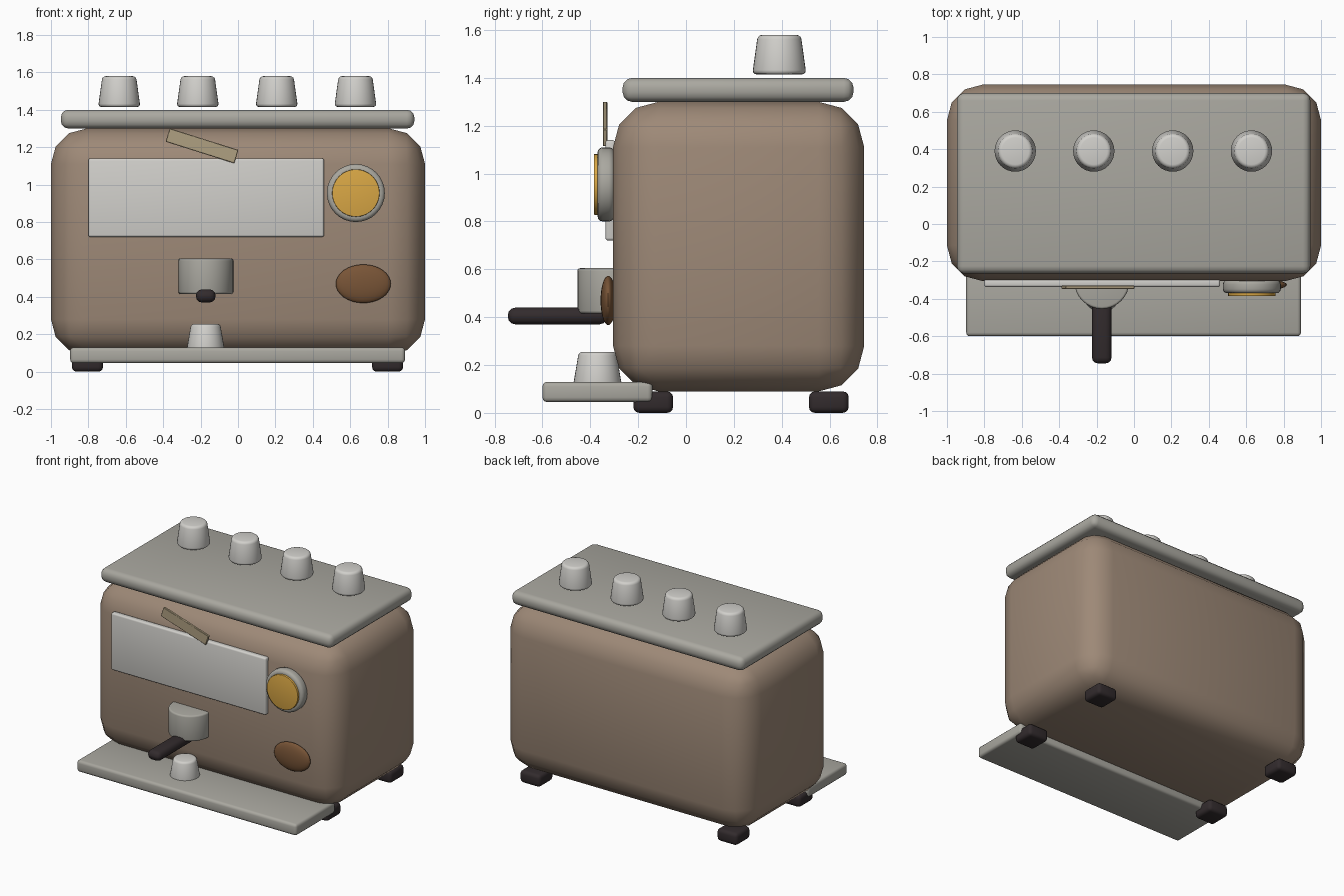
import bpy
import bmesh
from math import radians
from mathutils import Matrix, Vector

if "Cube" in bpy.data.objects:
    bpy.data.objects.remove(bpy.data.objects["Cube"], do_unlink=True)


def material(name, r, g, b):
    mat = bpy.data.materials.new(name)
    mat.use_nodes = True
    mat.diffuse_color = (r, g, b, 1)
    bsdf = mat.node_tree.nodes["Principled BSDF"]
    bsdf.inputs["Base Color"].default_value = (r, g, b, 1)
    bsdf.inputs["Roughness"].default_value = 0.6
    return mat


TAUPE = material("taupe enamel", 0.34, 0.25, 0.185)
GREY = material("warm grey metal", 0.40, 0.39, 0.35)
LIGHT = material("pale metal", 0.64, 0.63, 0.60)
GOLD = material("gold dial", 0.70, 0.39, 0.06)
BROWN = material("brown wood", 0.19, 0.09, 0.038)
DARK = material("dark rubber", 0.032, 0.024, 0.026)
BEIGE = material("beige strip", 0.43, 0.35, 0.22)


def finish(bm, name, mat, bevel=0, segments=3):
    """Round the sharp edges, smooth the shading and link the object."""
    if bevel:
        sharp = [e for e in bm.edges if e.calc_face_angle(0) > radians(40)]
        bmesh.ops.bevel(bm, geom=sharp, offset=bevel, segments=segments,
                        profile=0.5, affect='EDGES', clamp_overlap=True)
    for f in bm.faces:
        f.smooth = True
    for e in bm.edges:
        e.smooth = e.calc_face_angle(0) < radians(40)
    mesh = bpy.data.meshes.new(name)
    bm.to_mesh(mesh)
    bm.free()
    mesh.materials.append(mat)
    obj = bpy.data.objects.new(name, mesh)
    bpy.context.collection.objects.link(obj)
    return obj


def box(name, mat, x, y, z, bevel, segments=3, tilt=0):
    """Rounded box spanning the given (low, high) ranges."""
    size = Vector([r[1] - r[0] for r in (x, y, z)])
    centre = Vector([(r[0] + r[1]) / 2 for r in (x, y, z)])
    bm = bmesh.new()
    bmesh.ops.create_cube(bm, size=1, matrix=Matrix.Diagonal(size).to_4x4())
    obj = finish(bm, name, mat, bevel, segments)
    obj.location = centre
    obj.rotation_euler.y = radians(tilt)
    return obj


def drum(name, mat, centre, r_low, r_high, depth, bevel, facing_front=False):
    """Cylinder or tapered drum, upright or facing the front."""
    bm = bmesh.new()
    bmesh.ops.create_cone(bm, cap_ends=True, segments=32, radius1=r_low,
                          radius2=r_high, depth=depth)
    obj = finish(bm, name, mat, bevel)
    obj.location = centre
    if facing_front:
        obj.rotation_euler.x = radians(90)
    return obj


# Housing, lid and drip tray
box("body", TAUPE, (-1, 1), (-0.305, 0.745), (0.09, 1.30), 0.19)
box("lid", GREY, (-0.947, 0.943), (-0.265, 0.70), (1.30, 1.40), 0.04)
box("drip_tray", GREY, (-0.897, 0.893), (-0.60, -0.14), (0.045, 0.13), 0.02)

# Four feet
for side, x in (("right", -0.805), ("left", 0.80)):
    for end, y in (("front", -0.137), ("back", 0.597)):
        box(f"{end}_{side}_foot", DARK, (x - 0.083, x + 0.083),
            (y - 0.083, y + 0.083), (0, 0.09), 0.025)

# Row of cups on the lid and one on the tray
for i, x in enumerate((-0.635, -0.215, 0.207, 0.628)):
    drum(f"lid_cup_{i + 1}", LIGHT, (x, 0.39, 1.4975), 0.113, 0.09, 0.165, 0.018)
drum("tray_cup", LIGHT, (-0.173, -0.37, 0.185), 0.102, 0.078, 0.14, 0.015)

# Front panel and tilted strip
box("front_panel", LIGHT, (-0.80, 0.46), (-0.337, -0.295), (0.72, 1.14), 0.012)
box("tilted_strip", BEIGE, (-0.385, 0), (-0.347, -0.329), (1.17, 1.245),
    0.003, 1, tilt=17.5)

# Gauge
drum("gauge_ring", GREY, (0.63, -0.335, 0.955), 0.155, 0.155, 0.07, 0.022, True)
drum("gauge_face", GOLD, (0.63, -0.367, 0.955), 0.127, 0.127, 0.036, 0.003, True)

# Brew head and its handle
drum("brew_head", GREY, (-0.172, -0.307, 0.51), 0.147, 0.147, 0.19, 0.012)
box("brew_handle", DARK, (-0.225, -0.12), (-0.745, -0.33), (0.37, 0.44), 0.032)

# Oval button
bm = bmesh.new()
bmesh.ops.create_uvsphere(bm, u_segments=32, v_segments=16, radius=1,
                          matrix=Matrix.Diagonal((0.147, 0.032, 0.103, 1)))
button = finish(bm, "oval_button", BROWN)
button.location = (0.67, -0.325, 0.47)
